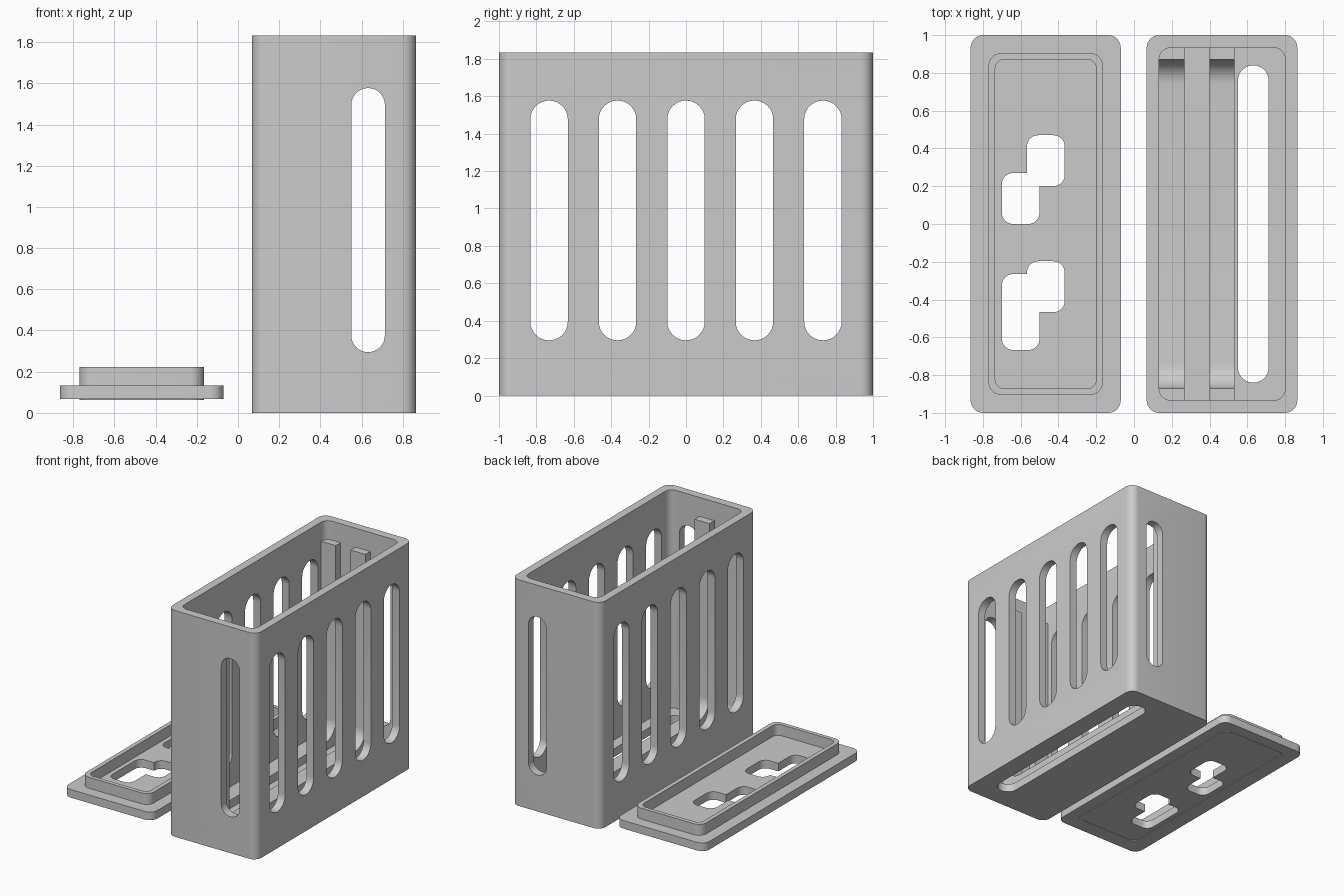
import bpy, bmesh, math

if "Cube" in bpy.data.objects:
    bpy.data.objects.remove(bpy.data.objects["Cube"])

gray = bpy.data.materials.new("light gray plastic")
gray.diffuse_color = (0.6, 0.6, 0.6, 1)
gray.use_nodes = True
gray.node_tree.nodes["Principled BSDF"].inputs["Base Color"].default_value = gray.diffuse_color

AXES = {"x": lambda u, v, w: (w, u, v),
        "y": lambda u, v, w: (u, w, v),
        "z": lambda u, v, w: (u, v, w)}


def prism(name, pts, w0, w1, axis):
    """Extrude a closed 2D outline along an axis."""
    bm = bmesh.new()
    place = AXES[axis]
    low = [bm.verts.new(place(u, v, w0)) for u, v in pts]
    high = [bm.verts.new(place(u, v, w1)) for u, v in pts]
    bm.faces.new(low[::-1])
    bm.faces.new(high)
    n = len(pts)
    for i in range(n):
        j = (i + 1) % n
        bm.faces.new((low[i], low[j], high[j], high[i]))
    bmesh.ops.recalc_face_normals(bm, faces=bm.faces)
    mesh = bpy.data.meshes.new(name)
    bm.to_mesh(mesh)
    bm.free()
    mesh.materials.append(gray)
    ob = bpy.data.objects.new(name, mesh)
    bpy.context.collection.objects.link(ob)
    return ob


def arc(cu, cv, r, a0, a1, n=8):
    return [(cu + r * math.cos(math.radians(a0 + (a1 - a0) * i / n)),
             cv + r * math.sin(math.radians(a0 + (a1 - a0) * i / n)))
            for i in range(n + 1)]


def rounded(name, u0, u1, v0, v1, r, w0, w1, axis="z"):
    """Rounded rectangle block."""
    pts = (arc(u1 - r, v1 - r, r, 0, 90) + arc(u0 + r, v1 - r, r, 90, 180) +
           arc(u0 + r, v0 + r, r, 180, 270) + arc(u1 - r, v0 + r, r, 270, 360))
    return prism(name, pts, w0, w1, axis)


def cut(ob, cutter):
    """Subtract the cutter and remove it."""
    cutter.hide_render = True
    mod = ob.modifiers.new("cut", "BOOLEAN")
    mod.operation = "DIFFERENCE"
    mod.solver = "EXACT"
    mod.object = cutter
    bpy.context.view_layer.objects.active = ob
    bpy.ops.object.modifier_apply(modifier=mod.name)
    bpy.data.objects.remove(cutter, do_unlink=True)


# Open case with slotted walls and floor
case = rounded("case", 0.067, 0.865, -1, 1, 0.067, 0, 1.833)
cut(case, rounded("cavity", 0.133, 0.80, -0.933, 0.933, 0.06, 0.067, 2))
for i in range(-2, 3):
    y = i * 0.366
    cut(case, rounded("side_slot", y - 0.1, y + 0.1, 0.295, 1.577, 0.0995, -0.1, 1.1, "x"))
cut(case, rounded("end_slot", 0.55, 0.713, 0.295, 1.577, 0.081, -1.2, 1.2, "y"))
cut(case, rounded("floor_slot", 0.55, 0.713, -0.84, 0.84, 0.081, -0.2, 0.2))

# U-shaped guide rails with filleted inner corners
R, IN, OUT, FLOOR, TOP = 0.133, 0.87, 0.95, 0.133, 1.68
u_profile = ([(-OUT, 0.05), (OUT, 0.05), (OUT, TOP), (IN, TOP)] +
             arc(IN - R, FLOOR + R, R, 0, -90) +
             arc(-IN + R, FLOOR + R, R, -90, -180) +
             [(-IN, TOP), (-OUT, TOP)])
rails = [prism("wall_guide_rail", u_profile, 0.12, 0.267, "x"),
         prism("middle_guide_rail", u_profile, 0.40, 0.533, "x")]

# Lid plate with two stepped openings
lid = rounded("lid_plate", -0.865, -0.07, -1, 1, 0.067, 0.067, 0.133)
for y0, y1, y2, y3 in ((0, 0.27, 0.2, 0.47), (-0.667, -0.265, -0.467, -0.197)):
    cut(lid, rounded("opening_low", -0.7, -0.5, y0, y1, 0.06, 0, 0.3))
    cut(lid, rounded("opening_high", -0.567, -0.367, y2, y3, 0.06, 0, 0.3))

# Raised lip running through the lid
lip = rounded("lid_lip", -0.77, -0.165, -0.905, 0.905, 0.067, 0.062, 0.222)
cut(lip, rounded("lip_inside", -0.735, -0.20, -0.872, 0.872, 0.05, 0, 0.4))

# Smooth the rounded walls, keep edges sharp
bpy.ops.object.select_all(action="DESELECT")
for ob in [case, lid, lip] + rails:
    ob.select_set(True)
bpy.context.view_layer.objects.active = case
bpy.ops.object.shade_smooth_by_angle(angle=math.radians(30))
